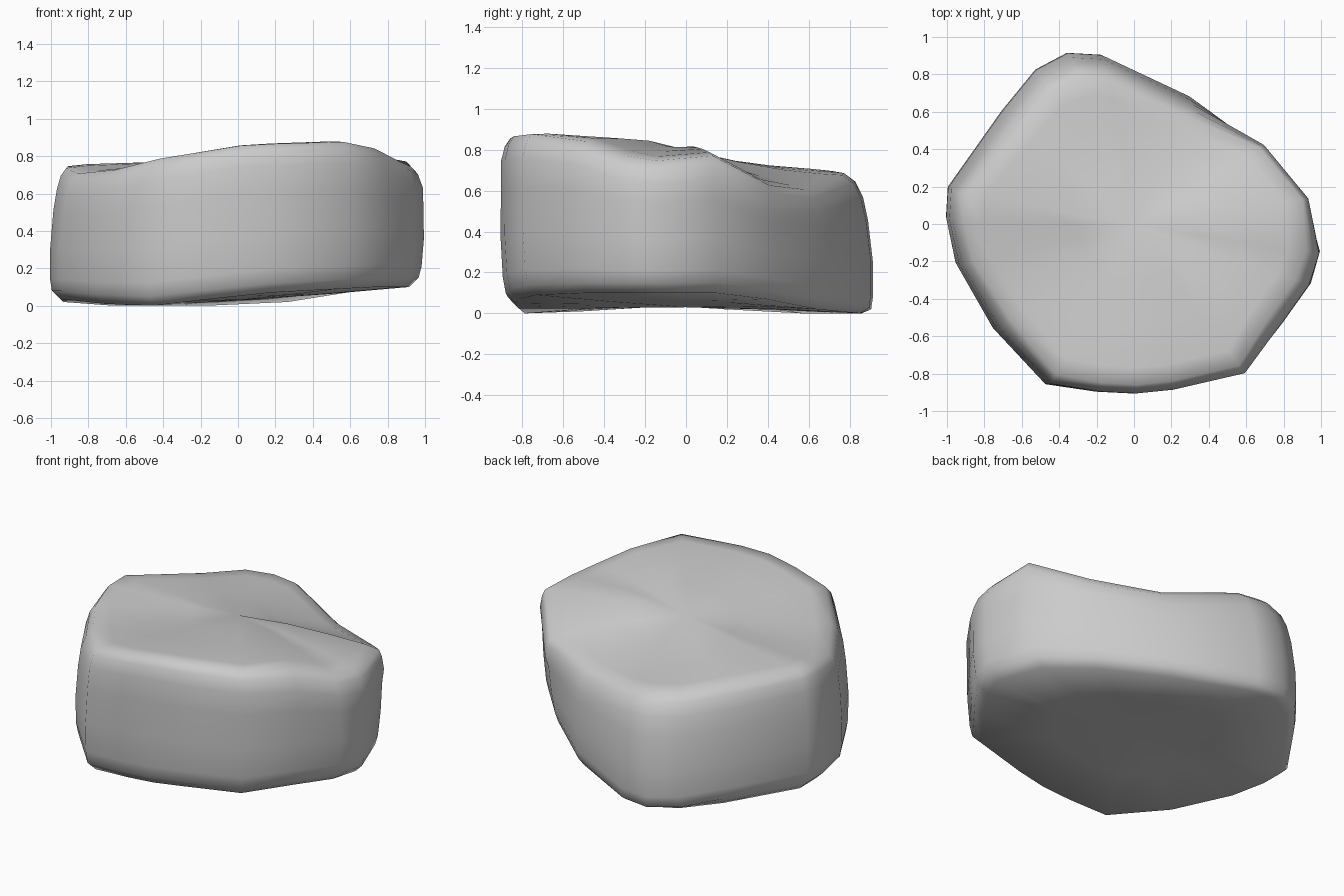
import bpy, bmesh
from math import exp

if "Cube" in bpy.data.objects:
    bpy.data.objects.remove(bpy.data.objects["Cube"])

# Outline of the boulder, counter-clockwise: x, y, underside height, rim height, rim inset
outline = [
    (1.00, -0.15, 0.15, 0.75, 0.08), (0.93, 0.15, 0.15, 0.775, 0.04),
    (0.69, 0.44, 0.12, 0.63, 0.04), (0.30, 0.68, 0.07, 0.61, 0.11),
    (-0.17, 0.90, 0.03, 0.68, 0.12), (-0.35, 0.91, 0.02, 0.69, 0.12),
    (-0.52, 0.82, 0.03, 0.70, 0.10), (-0.70, 0.60, 0.05, 0.71, 0.10),
    (-0.99, 0.19, 0.07, 0.75, 0.06), (-1.00, 0.03, 0.08, 0.74, 0.06),
    (-0.95, -0.21, 0.08, 0.71, 0.07), (-0.75, -0.56, 0.06, 0.73, 0.09),
    (-0.47, -0.86, 0.05, 0.79, 0.07), (-0.20, -0.90, 0.08, 0.83, 0.06),
    (0.00, -0.91, 0.10, 0.86, 0.06), (0.20, -0.89, 0.12, 0.87, 0.06),
    (0.59, -0.80, 0.14, 0.88, 0.06), (0.80, -0.53, 0.15, 0.845, 0.09),
    (0.95, -0.32, 0.15, 0.775, 0.09),
]
CENTRE_TOP, CENTRE_BOTTOM = 0.785, 0.03
LEAN_X, LEAN_Y = 0.013, -0.012   # the whole block leans slightly

bm = bmesh.new()


def bump(x, y, cx, cy, size):
    return exp(-((x - cx) ** 2 + (y - cy) ** 2) / size ** 2)


def ring(place, lean):
    """One loop of vertices; lean runs from -1 (underside) to 1 (top)."""
    verts = []
    for p in outline:
        x, y, z = place(*p)
        # The right-hand back corner is undercut towards the ground
        k = 1 - 0.045 * (1 - lean) * bump(p[0], p[1], 0.78, 0.35, 0.3)
        verts.append(bm.verts.new((x * k + LEAN_X * lean, y * k + LEAN_Y * lean, z)))
    return verts


def wall(k, t, taper=0.0):
    """Side ring: k scales the outline, t runs from underside to rim."""
    return ring(lambda x, y, b, h, i: (x * (k - i * taper), y * (k - i * taper),
                                       b + (h - b) * t), 2 * t - 1)


def rim(f, drop):
    """Rounded top edge: f is the fraction of the inset."""
    return ring(lambda x, y, b, h, i: (x * (1 - i * f), y * (1 - i * f), h - drop), 1)


def surface(x, y, z):
    """Swell on the right and a slight hollow at the back of the upper surface."""
    return z + 0.04 * bump(x, y, 0.35, -0.1, 0.4) - 0.02 * bump(x, y, -0.1, 0.45, 0.35)


def top(k):
    """Upper surface: blends from rim height to the centre height."""
    def place(x, y, b, h, i):
        s = k * (1 - i * 1.3)
        return x * s, y * s, surface(x * s, y * s, CENTRE_TOP + (h + 0.004 - CENTRE_TOP) * k)
    return ring(place, 1)


# Rings from the underside, up the walls and over the top
rings = [
    ring(lambda x, y, b, h, i: (x * 0.5, y * 0.5, 0.01 + b * 0.35), -1),
    ring(lambda x, y, b, h, i: (x * 0.93, y * 0.93, max(0.0, b - 0.05)), -1),
    wall(0.982, 0.0),
    wall(0.995, 0.1),
    wall(1.0, 0.35),
    wall(1.0, 0.65, 0.15),
    rim(0.3, 0.12),
    rim(0.65, 0.045),
    rim(1.15, 0.004),
    top(0.9), top(0.65), top(0.35),
]
n = len(outline)
for low, high in zip(rings, rings[1:]):
    for i in range(n):
        j = (i + 1) % n
        bm.faces.new((low[i], low[j], high[j], high[i]))

# Close the top and the underside with fans
peak = bm.verts.new((0, 0, surface(0, 0, CENTRE_TOP)))
base = bm.verts.new((0, 0, CENTRE_BOTTOM))
for i in range(n):
    j = (i + 1) % n
    bm.faces.new((rings[-1][i], rings[-1][j], peak))
    bm.faces.new((rings[0][j], rings[0][i], base))

for f in bm.faces:
    f.smooth = True
bmesh.ops.recalc_face_normals(bm, faces=bm.faces)
mesh = bpy.data.meshes.new("boulder")
bm.to_mesh(mesh)
bm.free()
bpy.context.collection.objects.link(bpy.data.objects.new("boulder", mesh))
